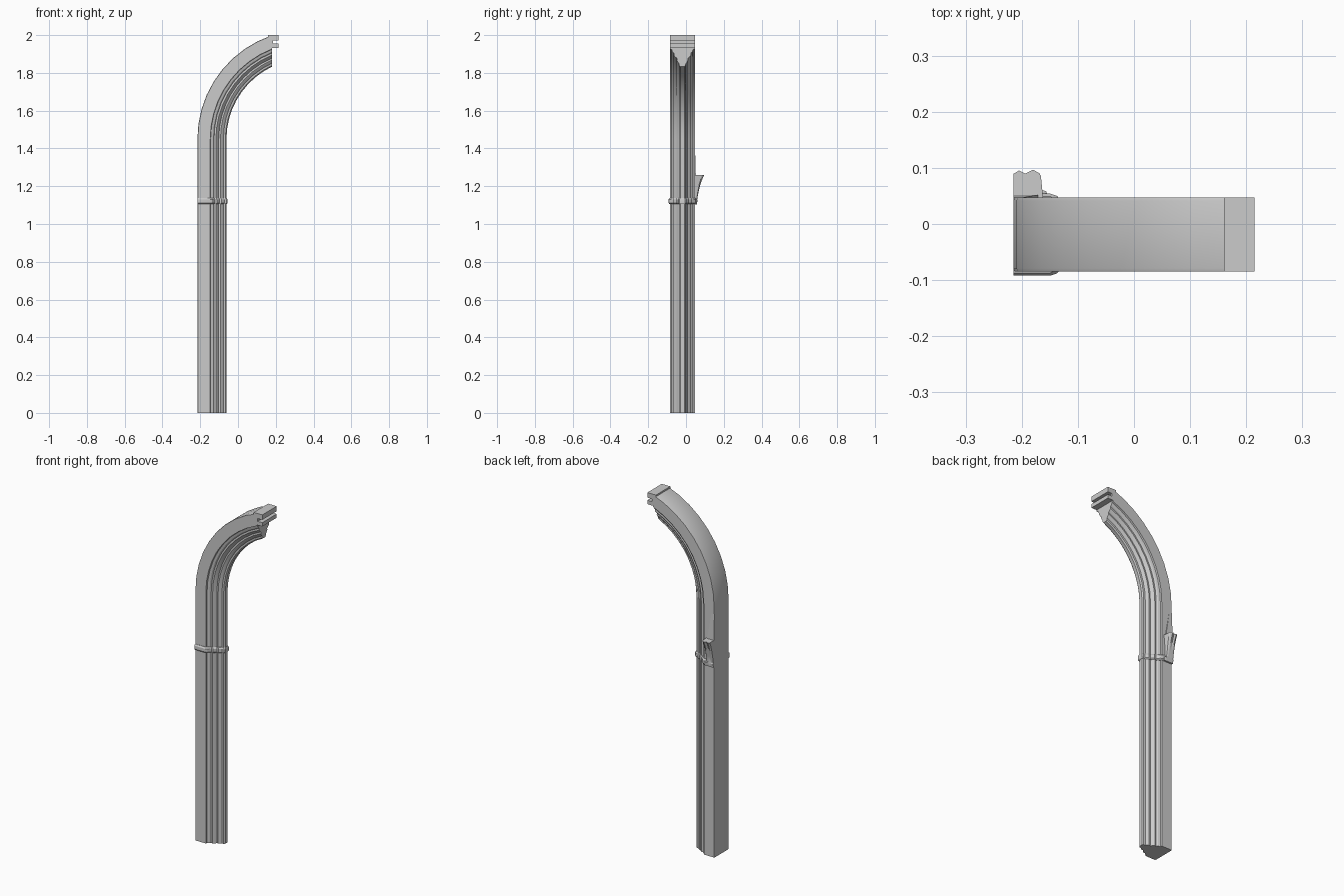
import bpy, bmesh, math

if "Cube" in bpy.data.objects:
    bpy.data.objects.remove(bpy.data.objects["Cube"])

YC = -0.019          # middle of the rib in y
BACK = -0.215        # flat back plane of the shaft
SPRING = 1.45        # height where the arch starts
CX = 0.364           # arch centre
CUT = 0.18           # vertical cut at the crown

# half moulding profile: (depth from the back, half width)
HALF = [(0, .060), (.002, .066), (.068, .066), (.070, .057), (.082, .053),
        (.088, .045), (.098, .046), (.108, .037), (.113, .029), (.122, .030),
        (.132, .024), (.138, .018), (.148, .017), (.154, .010)]


def loft(name, rings):
    """Skin a list of closed rings and cap both ends."""
    bm = bmesh.new()
    rows = [[bm.verts.new(p) for p in r] for r in rings]
    n = len(rows[0])
    for a, b in zip(rows, rows[1:]):
        for i in range(n):
            j = (i + 1) % n
            bm.faces.new((a[i], a[j], b[j], b[i]))
    bm.faces.new(rows[0][::-1])
    bm.faces.new(rows[-1])
    bmesh.ops.recalc_face_normals(bm, faces=bm.faces)
    me = bpy.data.meshes.new(name)
    bm.to_mesh(me)
    bm.free()
    ob = bpy.data.objects.new(name, me)
    bpy.context.collection.objects.link(ob)
    bpy.context.view_layer.objects.active = ob
    ob.select_set(True)
    bpy.ops.object.shade_smooth_by_angle(angle=math.radians(25))
    ob.select_set(False)
    return ob


def mirrored(half):
    return half + [(d, -w) for d, w in reversed(half)]


def level(profile, z):
    return [(BACK + d, YC + w, z) for d, w in profile]


def arch_ring(profile, t):
    """Profile at fraction t of the arch, ending flush on the crown cut."""
    ring = []
    for d, w in profile:
        r = CX - BACK - d
        a = t * math.acos((CX - CUT) / r)
        ring.append((CX - r * math.cos(a), YC + w, SPRING + r * math.sin(a)))
    return ring


def box(name, x0, x1, z0, z1):
    loft(name, [level([(x0 - BACK, -.066), (x1 - BACK, -.066),
                       (x1 - BACK, .066), (x0 - BACK, .066)], z) for z in (z0, z1)])


# moulded shaft and arch in one sweep
full = mirrored(HALF)
STEPS = 9
loft("moulded_rib", [level(full, 0)] + [arch_ring(full, i / STEPS) for i in range(STEPS + 1)])


# collar band following the moulding
def collar_profile(off):
    pts = [(0, .066 + off), (.066, .066 + off), (.071 + off, .062 + off)]
    pts += [(d + off * .7, w + off * .7) for d, w in HALF[4:]]
    return mirrored(pts)


loft("collar_band", [level(collar_profile(o), z) for o, z in
                     ((.002, 1.105), (.007, 1.111), (.007, 1.130), (.002, 1.138))])

# tongue and groove joint at the crown
box("joint_upper_tongue", CUT - .02, .215, 1.971, 2.0)
box("joint_lower_tongue", CUT - .02, .215, 1.933, 1.955)
box("joint_web", CUT - .02, .186, 1.95, 1.975)

# flared corbel with a scalloped face on the back side
SCALLOP = [(0, .92), (.010, 1.05), (.021, .93), (.035, 1.08), (.046, .95), (.049, .85)]


def corbel_ring(z, out, width):
    face = [(d * width, .066 + out * s) for d, s in SCALLOP]
    return level([(0, .055)] + face + [(.054 * width, .055)], z)


loft("corbel", [corbel_ring(z, o, w) for z, o, w in
                ((1.104, .010, 1.2), (1.125, .013, 1.2), (1.130, .011, .9),
                 (1.165, .017, .88), (1.210, .027, .92), (1.245, .039, .98),
                 (1.260, .046, 1.0))])

# thin tapering fillet above the corbel
loft("corbel_fillet", [level([(0, .055), (0, .066 + o), (.045 * s, .066 + o), (.045 * s, .055)], z)
                       for o, s, z in ((.005, 1, 1.255), (.003, .7, 1.33), (.0005, .4, 1.41))])
